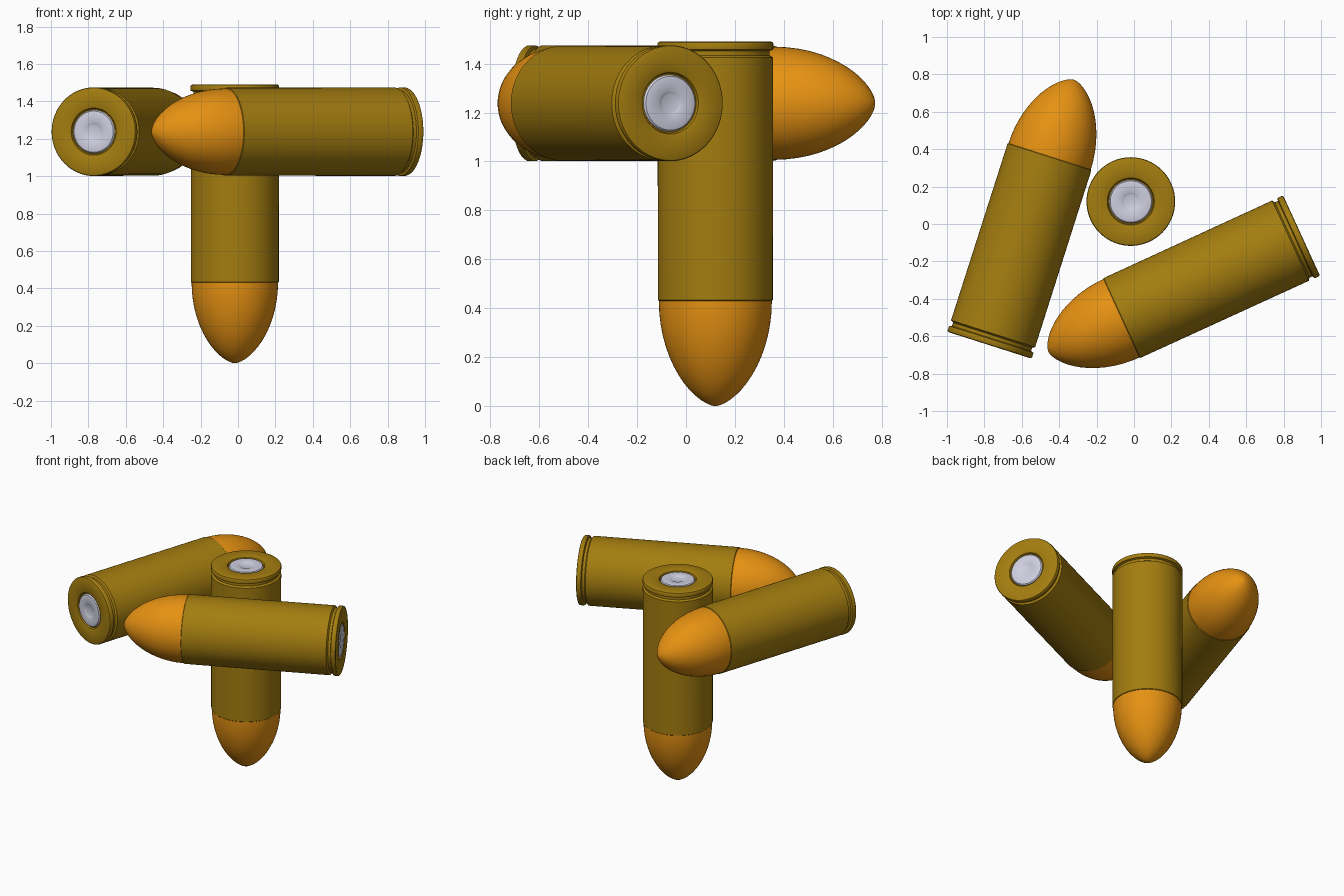
import bpy, bmesh, math
from mathutils import Vector

if "Cube" in bpy.data.objects:
    bpy.data.objects.remove(bpy.data.objects["Cube"])

SEG = 64
LEN = 1.49      # tip to base
JOIN = 0.43     # where the bullet meets the case


def material(name, rgb):
    m = bpy.data.materials.new(name)
    m.diffuse_color = (*rgb, 1)
    m.use_nodes = True
    m.node_tree.nodes["Principled BSDF"].inputs["Base Color"].default_value = m.diffuse_color
    return m


brass = material("brass", (0.37, 0.205, 0.005))
copper = material("copper", (0.79, 0.285, 0.006))
silver = material("silver", (0.62, 0.62, 0.74))


def lathe(name, profile, mat):
    """Spin (radius, height) points around local z."""
    bm = bmesh.new()
    rings = []
    for r, z in profile:
        if r < 1e-6:
            rings.append([bm.verts.new((0, 0, z))])
        else:
            rings.append([bm.verts.new((r * math.cos(2 * math.pi * i / SEG),
                                        r * math.sin(2 * math.pi * i / SEG), z))
                          for i in range(SEG)])
    for a, b in zip(rings, rings[1:]):
        for i in range(SEG):
            j = (i + 1) % SEG
            if len(a) == 1:
                bm.faces.new((a[0], b[j], b[i]))
            elif len(b) == 1:
                bm.faces.new((a[i], a[j], b[0]))
            else:
                bm.faces.new((a[i], a[j], b[j], b[i]))
    bmesh.ops.recalc_face_normals(bm, faces=bm.faces)
    me = bpy.data.meshes.new(name)
    bm.to_mesh(me)
    bm.free()
    me.materials.append(mat)
    for p in me.polygons:
        p.use_smooth = True
    me.set_sharp_from_angle(angle=math.radians(32))
    return me


# pointed bullet, tip at the origin
steps = 14
ogive = [(0, 0)]
for k in range(1, steps + 1):
    t = math.pi / 2 * k / steps
    ogive.append((0.231 * math.sin(t) ** 1.25, JOIN * (1 - math.cos(t))))
ogive += [(0.231, JOIN + 0.03), (0, JOIN + 0.03)]

# case with extractor groove, rim and primer pocket
case = [(0.228, JOIN - 0.002), (0.235, JOIN + 0.004), (0.236, 1.425), (0.222, 1.434),
        (0.222, 1.452), (0.236, 1.457), (0.237, 1.462), (0.237, 1.482), (0.234, 1.487),
        (0.228, LEN), (0.134, LEN), (0.126, 1.486), (0.121, 1.474), (0, 1.474)]

# primer cap with a small centre dimple
primer = [(0.116, 1.472), (0.115, 1.480), (0.110, 1.486), (0.102, 1.488),
          (0.052, 1.488), (0.044, 1.484), (0.036, 1.481), (0, 1.480)]

parts = {"bullet": lathe("bullet", ogive, copper),
         "case": lathe("case", case, brass),
         "primer": lathe("primer", primer, silver)}

# each round: name, base centre, direction from tip to base
rounds = [("upright", (-0.017, 0.12, LEN), (0, 0, 1)),
          ("right", (0.896, -0.062, 1.238), (0.909, 0.417, 0)),
          ("left", (-0.773, -0.648, 1.238), (-0.304, -0.953, 0))]

for label, base, axis in rounds:
    d = Vector(axis).normalized()
    for part, me in parts.items():
        ob = bpy.data.objects.new(f"{label}_{part}", me)
        ob.rotation_euler = d.to_track_quat('Z', 'Y').to_euler()
        ob.location = Vector(base) - d * LEN
        bpy.context.collection.objects.link(ob)
